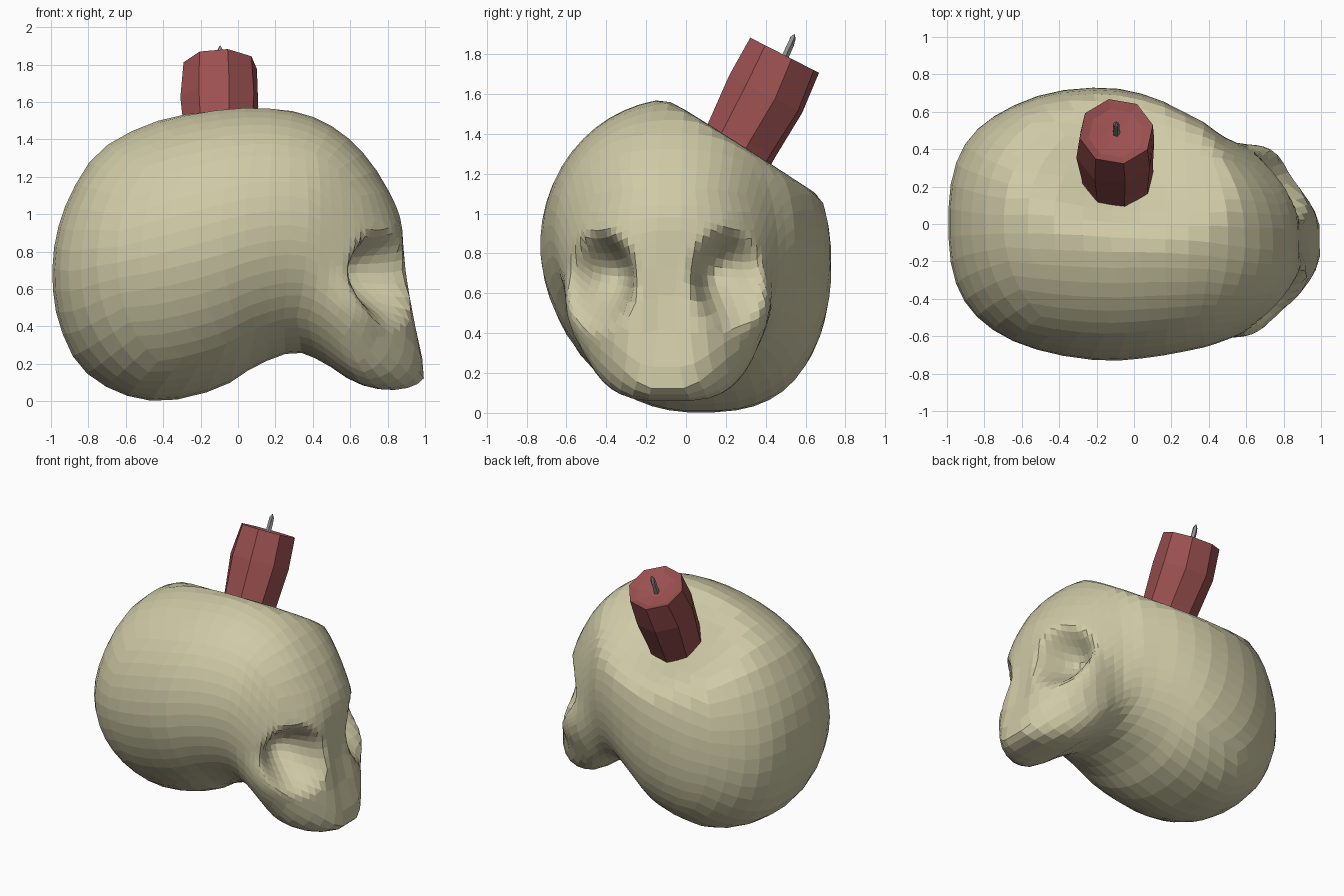
import bpy, bmesh, math
from mathutils import Vector

if "Cube" in bpy.data.objects:
    bpy.data.objects.remove(bpy.data.objects["Cube"])


def clamp(v):
    return max(0.0, min(1.0, v))


def finish(bm, name, color=None):
    bmesh.ops.recalc_face_normals(bm, faces=bm.faces[:])
    me = bpy.data.meshes.new(name)
    bm.to_mesh(me)
    bm.free()
    ob = bpy.data.objects.new(name, me)
    bpy.context.collection.objects.link(ob)
    if color:
        mat = bpy.data.materials.new(name + "_colour")
        mat.diffuse_color = (*color, 1)
        mat.use_nodes = True
        mat.node_tree.nodes["Principled BSDF"].inputs["Base Color"].default_value = mat.diffuse_color
        me.materials.append(mat)
    return ob


# Skull sections from back to face: top x,z, bottom x,z, y min, y max
SECTIONS = [
    (-1.0, .65, -1.0, .65, 0, 0),
    (-.975, .88, -.96, .42, -.27, .27),
    (-.90, 1.10, -.85, .19, -.46, .46),
    (-.75, 1.33, -.65, .05, -.60, .60),
    (-.50, 1.475, -.40, 0, -.69, .70),
    (-.20, 1.555, -.10, .07, -.73, .73),
    (.10, 1.58, .10, .19, -.71, .68),
    (.35, 1.54, .30, .26, -.67, .57),
    (.55, 1.44, .45, .21, -.63, .48),
    (.71, 1.28, .63, .10, -.58, .42),
    (.83, 1.08, .80, .06, -.51, .35),
    (.875, .95, .94, .08, -.39, .22),
    (.885, .80, 1.0, .16, -.25, .06),
    (.90, .52, .90, .52, -.1, -.1),
]


def section(t):
    n = len(SECTIONS) - 1
    i = min(int(t * n), n - 1)
    f = t * n - i
    out = []
    for k in range(6):
        b, c = SECTIONS[i][k], SECTIONS[i + 1][k]
        a = SECTIONS[i - 1][k] if i > 0 else 2 * b - c
        d = SECTIONS[i + 2][k] if i + 2 <= n else 2 * c - b
        out.append(b + .5 * f * (c - a + f * (2 * a - 5 * b + 4 * c - d
                                              + f * (3 * (b - c) + d - a))))
    return out


# Eye sockets: centre, push direction
EYES = [(Vector((.78, -.43, .66)), Vector((-.88, .40, .08))),
        (Vector((.80, .21, .67)), Vector((-.88, -.30, .08)))]
CHEEKS = [(Vector((.62, -.58, .48)), -.03), (Vector((.74, .36, .52)), .05)]
SLOPE = Vector((0, .535, .845))
SEAT = Vector((-.1, .29, 1.33))


def eye_distance(p, centre):
    e = p - centre
    return (e.x / .32) ** 2 + (e.y / .22) ** 2 + (e.z / .27) ** 2


def skull_base(d):
    t = math.acos(max(-1, min(1, -d.x))) / math.pi
    tx, tz, bx, bz, y0, y1 = section(t)
    a = math.atan2(d.y, d.z)
    c, s = math.cos(a), math.sin(a)
    # broad jaw and forehead, fuller lower back
    front = clamp((t - .55) / .15)
    if c < 0:
        rear, face = (.72 if s > 0 else .92), .52
    else:
        rear, face = (.85 if s > 0 else 1), .75
    s = math.copysign(abs(s) ** (rear + front * (face - rear)), s)
    p = Vector(((tx + bx + c * (tx - bx)) / 2,
                (y0 + y1 + s * (y1 - y0)) / 2,
                (tz + bz + c * (tz - bz)) / 2))
    # leaning cranium and rounded face
    lean = .07 if p.z < .75 else .02
    p.y -= lean * (p.z - .75) * clamp((.5 - p.x) / .6)
    p.x -= .5 * clamp((p.x - .4) / .4) * (p.y + .1) ** 2
    return p


def skull_point(d):
    p = skull_base(d)
    # cheekbones
    for centre, out in CHEEKS:
        r = (p - centre).length / .26
        p += Vector((.02, out, 0)) * max(0, 1 - r * r) ** 2
    # sloped flat and shallow dent under the candle
    over = p.dot(SLOPE) - 1.25
    if over > 0:
        p -= SLOPE * (over - .035 * (1 - math.exp(-over / .035)))
    r = (p - SEAT).length / .42
    p -= SLOPE * .07 * max(0, 1 - r * r) ** 2
    # eye sockets
    q = p.copy()
    for centre, push in EYES:
        q += push * .29 * max(0, 1 - eye_distance(p, centre)) ** 1.8
    return q


def direction(co):
    return Vector([math.tan(k * math.pi / 4) for k in co]).normalized()


# Skull: evenly divided cube, finer at the eyes, mapped onto the sections
bm = bmesh.new()
bmesh.ops.create_cube(bm, size=2)
bmesh.ops.subdivide_edges(bm, edges=bm.edges[:], cuts=12, use_grid_fill=True)
near = [f for f in bm.faces
        if min(eye_distance(skull_base(direction(f.calc_center_median())), c)
               for c, _ in EYES) < 1.3]
edges = list({e for f in near for e in f.edges})
bmesh.ops.subdivide_edges(bm, edges=edges, cuts=1, use_grid_fill=True)
for v in bm.verts:
    v.co = skull_point(direction(v.co))
finish(bm, "skull", (.62, .585, .38))


# Rings: x, y, z, radius, twist
def loft(name, sides, rings, color):
    bm = bmesh.new()
    u, w = Vector((1, 0, 0)), Vector((0, .88, -.45))
    loops = []
    for x, y, z, r, twist in rings:
        loop = []
        for i in range(sides):
            a = 2 * math.pi * i / sides + twist
            loop.append(bm.verts.new(Vector((x, y, z)) + (u * math.cos(a) + w * math.sin(a)) * r))
        loops.append(loop)
    for lo, hi in zip(loops, loops[1:]):
        for i in range(sides):
            j = (i + 1) % sides
            bm.faces.new((lo[i], lo[j], hi[j], hi[i]))
    bm.faces.new(loops[0])
    bm.faces.new(loops[-1])
    return finish(bm, name, color)


# Candle with a sunken top
loft("candle", 8, [(-.08, .20, 1.22, .19, .2), (-.09, .28, 1.37, .195, .2),
                   (-.10, .40, 1.60, .215, .25), (-.095, .495, 1.795, .20, .2),
                   (-.095, .485, 1.775, .15, .2), (-.095, .48, 1.76, .05, .2)],
     (.33, .08, .08))

# Wick
loft("wick", 5, [(-.095, .48, 1.75, .02, 0), (-.095, .525, 1.85, .018, .2),
                 (-.095, .535, 1.88, .016, .4), (-.095, .545, 1.90, .003, .4)],
     (.3, .3, .3))
